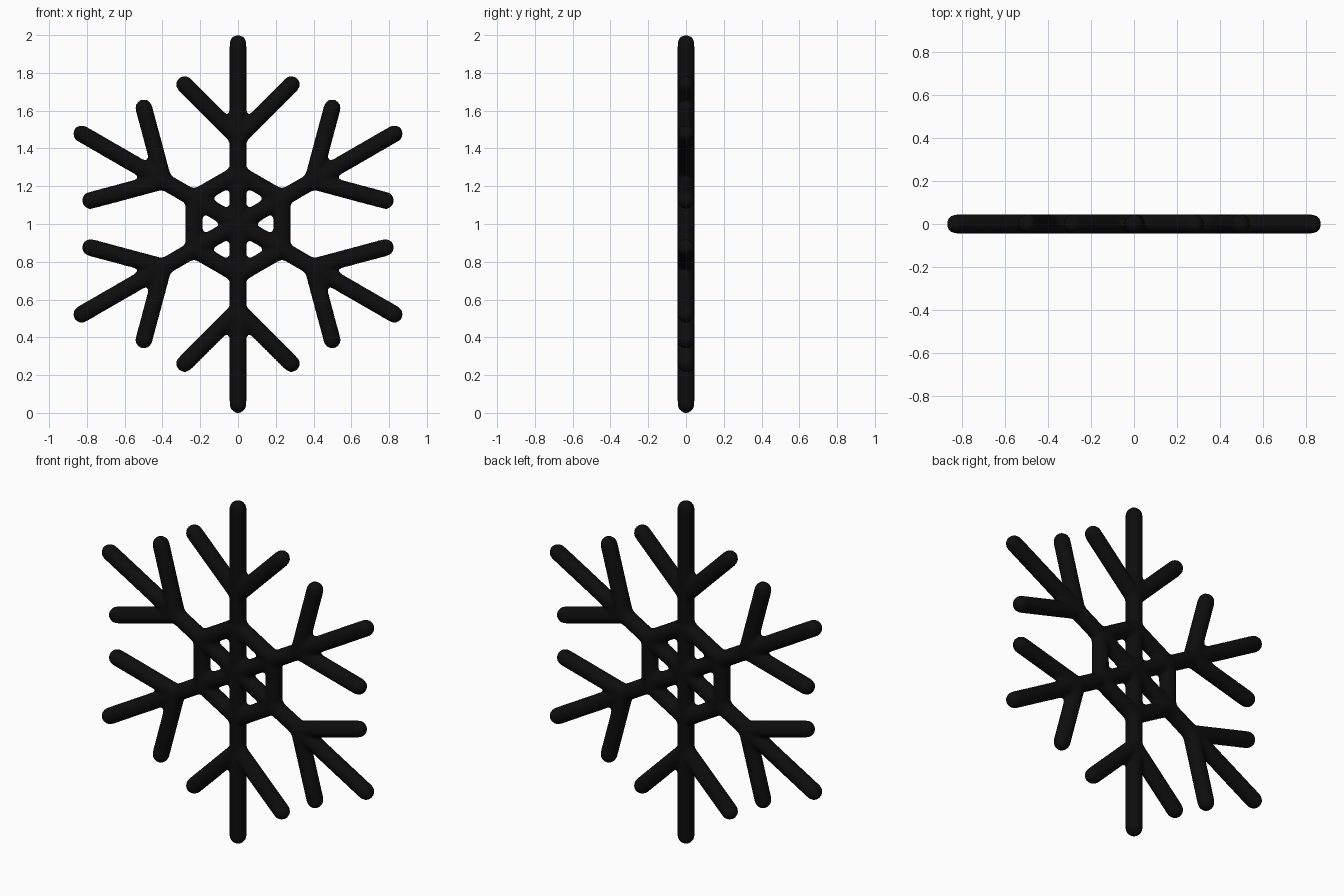
import bpy, bmesh, math
from mathutils import Vector, Matrix

if "Cube" in bpy.data.objects:
    bpy.data.objects.remove(bpy.data.objects["Cube"])

R = 0.046           # bar radius (smoothing trims it to about 0.044)
ARM = 0.956         # centre to arm tip centre
FORK = 0.456        # where the side twigs leave the arm
TWIG = 0.40         # twig length
HEX = 0.269         # inner ring corner distance
CENTRE = Vector((0, 0, 1))

bm = bmesh.new()


def rod(a, b):
    """Round-ended bar between two points: a sphere stretched at its equator."""
    axis = b - a
    verts = bmesh.ops.create_uvsphere(bm, u_segments=32, v_segments=17, radius=R)["verts"]
    for v in verts:
        if v.co.z > 0:
            v.co.z += axis.length
    turn = Vector((0, 0, 1)).rotation_difference(axis).to_matrix().to_4x4()
    bmesh.ops.transform(bm, matrix=Matrix.Translation(a) @ turn, verts=verts)


def polar(angle, dist):
    return Vector((math.sin(angle), 0, math.cos(angle))) * dist


for i in range(6):
    ang = math.radians(60 * i)
    # main arm
    rod(CENTRE, CENTRE + polar(ang, ARM))
    # pair of twigs
    fork = CENTRE + polar(ang, FORK)
    for side in (-1, 1):
        rod(fork, fork + polar(ang + side * math.radians(45), TWIG))
    # side of the inner hexagon ring
    rod(CENTRE + polar(ang, HEX), CENTRE + polar(ang + math.radians(60), HEX))

mesh = bpy.data.meshes.new("snowflake")
bm.to_mesh(mesh)
bm.free()
flake = bpy.data.objects.new("snowflake", mesh)
bpy.context.collection.objects.link(flake)

# fuse the bars into one surface with softened joints
remesh = flake.modifiers.new("fuse", "REMESH")
remesh.mode = 'VOXEL'
remesh.voxel_size = 0.012
remesh.use_smooth_shade = True
soft = flake.modifiers.new("soften", "SMOOTH")
soft.factor = 0.5
soft.iterations = 6

# near-black finish
mat = bpy.data.materials.new("black")
mat.diffuse_color = (0.004, 0.004, 0.004, 1)
mat.use_nodes = True
mat.node_tree.nodes["Principled BSDF"].inputs["Base Color"].default_value = mat.diffuse_color
mesh.materials.append(mat)
